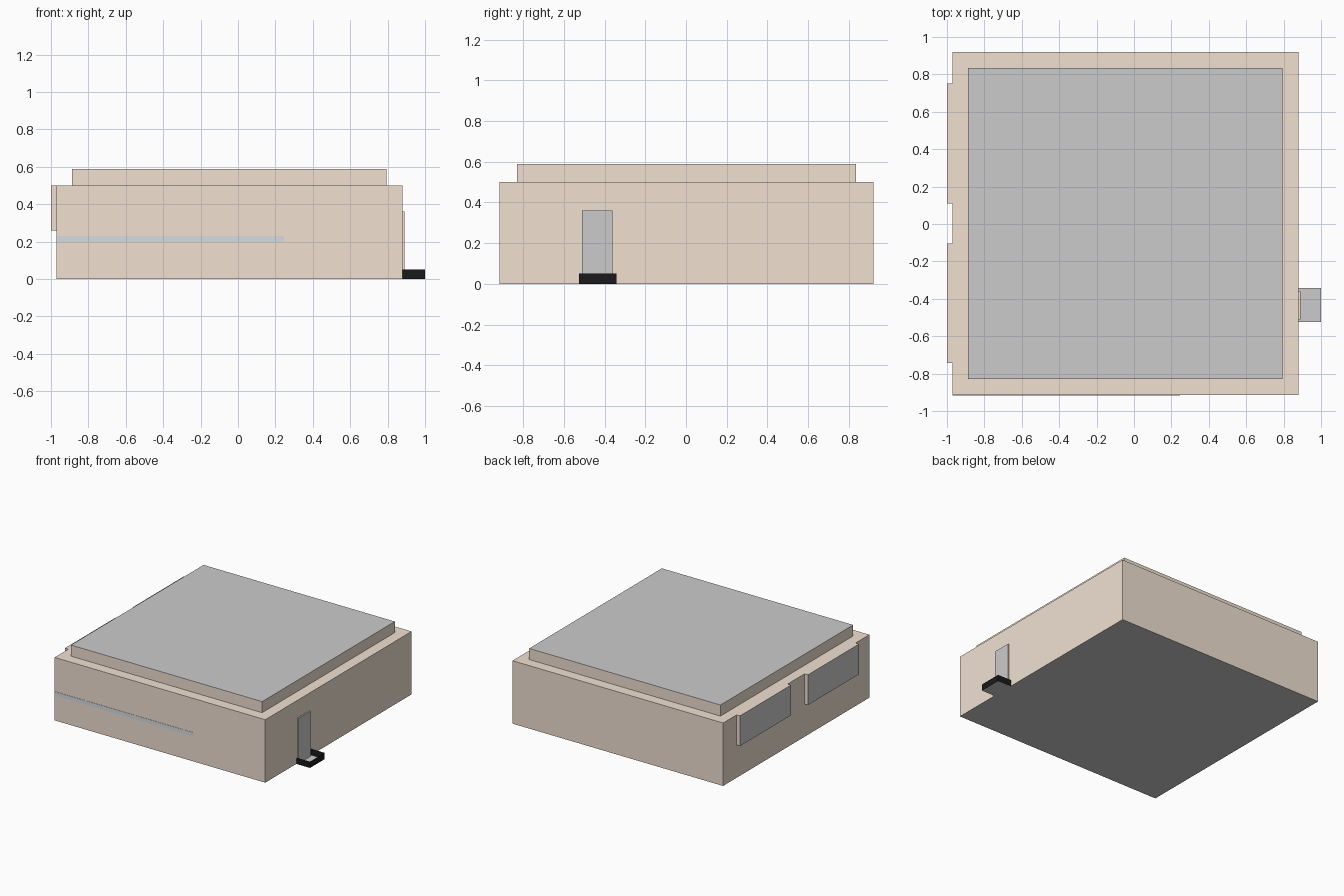
import bpy, bmesh

if "Cube" in bpy.data.objects:
    bpy.data.objects.remove(bpy.data.objects["Cube"])


def material(name, rgb):
    m = bpy.data.materials.new(name)
    m.diffuse_color = (*rgb, 1)
    m.use_nodes = True
    m.node_tree.nodes["Principled BSDF"].inputs["Base Color"].default_value = m.diffuse_color
    return m


TAN = material("tan_wall", (0.88, 0.75, 0.64))
GREY = material("plain_grey", (0.8, 0.8, 0.8))
BLACK = material("black_edge", (0.01, 0.01, 0.01))
PALE = material("pale_stripe", (0.68, 0.72, 0.76))


def box(name, lo, hi, mat, grey=(), drop=()):
    """Box between two corners; faces whose normals are in grey turn grey, in drop are removed."""
    bm = bmesh.new()
    bmesh.ops.create_cube(bm, size=1)
    for v in bm.verts:
        v.co = [a + (c + 0.5) * (b - a) for a, b, c in zip(lo, hi, v.co)]
    bm.normal_update()
    gone = []
    for f in bm.faces:
        n = tuple(round(c) for c in f.normal)
        f.material_index = int(n in grey)
        if n in drop:
            gone.append(f)
    bmesh.ops.delete(bm, geom=gone, context='FACES')
    me = bpy.data.meshes.new(name)
    bm.to_mesh(me)
    bm.free()
    me.materials.append(mat)
    me.materials.append(GREY)
    ob = bpy.data.objects.new(name, me)
    bpy.context.collection.objects.link(ob)
    return ob


UP, DOWN, LEFT, RIGHT = (0, 0, 1), (0, 0, -1), (-1, 0, 0), (1, 0, 0)

# Main walls and raised flat roof
box("building_walls", (-0.97, -0.915, 0), (0.88, 0.92, 0.5), TAN, grey=[DOWN])
box("raised_roof", (-0.887, -0.83, 0.5), (0.793, 0.835, 0.588), TAN, grey=[UP], drop=[DOWN])

# Two projecting windows on the left wall
for i, (y0, y1) in enumerate([(-0.743, -0.103), (0.11, 0.75)]):
    box(f"window_{i + 1}", (-1.0, y0, 0.26), (-0.97, y1, 0.5), TAN, grey=[LEFT], drop=[RIGHT])

# Door on the right wall
box("door", (0.88, -0.51, 0), (0.89, -0.36, 0.36), TAN, grey=[RIGHT], drop=[LEFT])

# Open-topped door step: thin black rim around a grey floor
box("door_step", (0.88, -0.525, 0), (1.0, -0.341, 0.05), BLACK, grey=[DOWN], drop=[UP, LEFT])

# Thin stripe on the front wall
box("front_stripe", (-0.97, -0.917, 0.198), (0.245, -0.915, 0.23), PALE, drop=[(0, 1, 0)])
